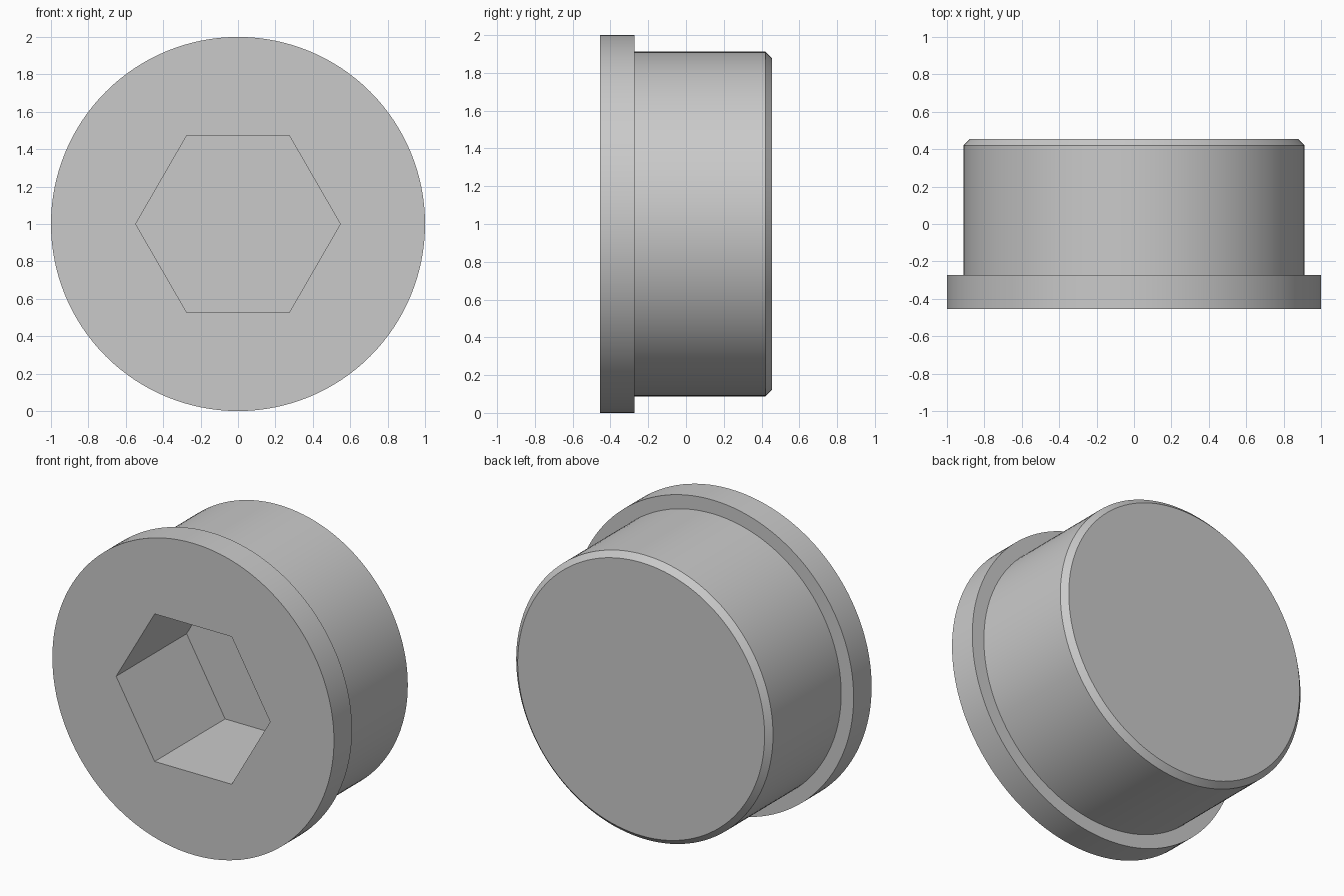
import bpy, bmesh, math

if "Cube" in bpy.data.objects:
    bpy.data.objects.remove(bpy.data.objects["Cube"])

SEGMENTS = 128
FRONT, BACK = -0.455, 0.455


def lathe(name, rings, sides, material):
    """Solid along y from (radius, y) rings, capped at both ends, centred at z = 1."""
    bm = bmesh.new()
    loops = []
    for r, y in rings:
        loops.append([bm.verts.new((r * math.cos(2 * math.pi * i / sides), y,
                                    1 + r * math.sin(2 * math.pi * i / sides)))
                      for i in range(sides)])
    for a, b in zip(loops, loops[1:]):
        for i in range(sides):
            j = (i + 1) % sides
            bm.faces.new((a[i], a[j], b[j], b[i]))
    bm.faces.new(loops[0])
    bm.faces.new(loops[-1])
    bmesh.ops.recalc_face_normals(bm, faces=bm.faces)
    mesh = bpy.data.meshes.new(name)
    bm.to_mesh(mesh)
    bm.free()
    mesh.materials.append(material)
    obj = bpy.data.objects.new(name, mesh)
    bpy.context.collection.objects.link(obj)
    return obj


grey = bpy.data.materials.new("plain_grey")
grey.diffuse_color = (0.59, 0.59, 0.59, 1)
grey.use_nodes = True
grey.node_tree.nodes["Principled BSDF"].inputs["Base Color"].default_value = grey.diffuse_color

# Flanged plug body with a chamfered rear edge
plug = lathe("flanged_plug", [(1.0, FRONT), (1.0, -0.272), (0.912, -0.272),
                              (0.912, 0.42), (0.877, BACK)], SEGMENTS, grey)

# Hexagonal key socket cut into the front face
cutter = lathe("socket_cutter", [(0.547, FRONT - 0.2), (0.547, FRONT + 0.715)], 6, grey)
cutter.hide_render = True
cut = plug.modifiers.new("hex_socket", 'BOOLEAN')
cut.operation = 'DIFFERENCE'
cut.solver = 'EXACT'
cut.object = cutter

bpy.context.view_layer.objects.active = plug
plug.select_set(True)
bpy.ops.object.modifier_apply(modifier=cut.name)
bpy.data.objects.remove(cutter, do_unlink=True)

# Round walls smooth, rims and socket edges crisp
bpy.ops.object.shade_smooth_by_angle(angle=math.radians(30))
